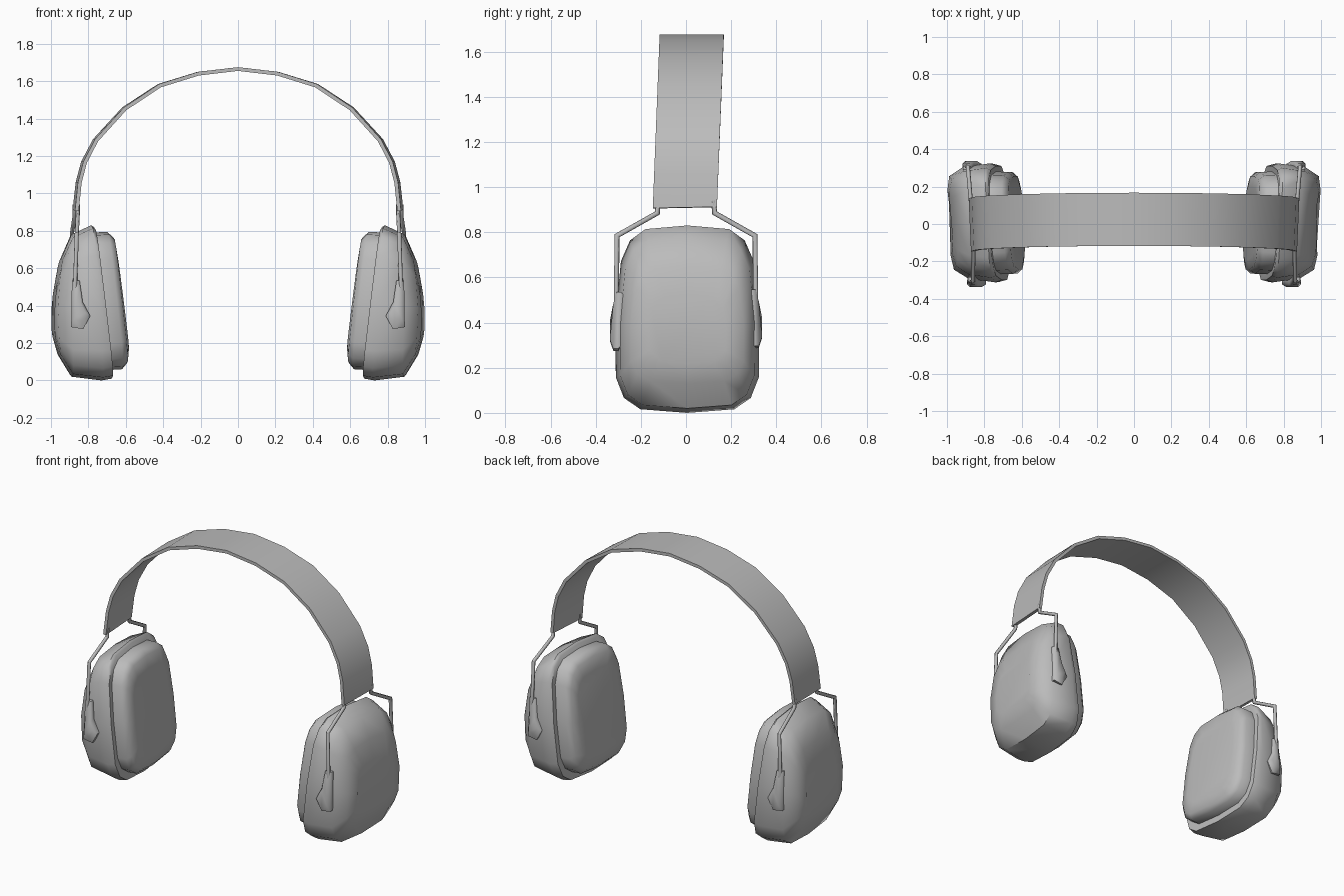
import bpy, bmesh, math
from mathutils import Vector

cube = bpy.data.objects.get("Cube")
if cube:
    bpy.data.objects.remove(cube)

grey = bpy.data.materials.new("plain_grey")
grey.use_nodes = True
grey.diffuse_color = (0.5, 0.5, 0.5, 1)
grey.node_tree.nodes["Principled BSDF"].inputs["Base Color"].default_value = (0.5, 0.5, 0.5, 1)


def loft(name, rings, angle=45, mirror=True):
    """Skin a list of closed rings, cap both ends and mirror across x."""
    bm = bmesh.new()
    loops = [[bm.verts.new(p) for p in ring] for ring in rings]
    n = len(loops[0])
    for a, b in zip(loops, loops[1:]):
        for i in range(n):
            j = (i + 1) % n
            bm.faces.new((a[i], a[j], b[j], b[i]))
    bm.faces.new(loops[0])
    bm.faces.new(loops[-1])
    bmesh.ops.recalc_face_normals(bm, faces=bm.faces)
    mesh = bpy.data.meshes.new(name)
    bm.to_mesh(mesh)
    bm.free()
    mesh.materials.append(grey)
    ob = bpy.data.objects.new(name, mesh)
    bpy.context.collection.objects.link(ob)
    bpy.ops.object.select_all(action="DESELECT")
    ob.select_set(True)
    bpy.context.view_layer.objects.active = ob
    bpy.ops.object.shade_smooth_by_angle(angle=math.radians(angle))
    if mirror:
        ob.modifiers.new("other_side", "MIRROR")
    return ob


def cup_ring(top, bottom, half_width, bulge=0, n=16):
    """Rounded rectangle between a top and a bottom (x, z) point."""
    pts = []
    for i in range(n):
        t = 2 * math.pi * i / n
        c = math.copysign(abs(math.cos(t)) ** 0.5, math.cos(t))
        s = math.copysign(abs(math.sin(t)) ** 0.5, math.sin(t))
        if abs(c) < 0.01:
            c = 0
        if abs(s) < 0.01:
            s = 0
        y = 0.006 + s * half_width * (1 - 0.06 * c)
        x = (top[0] + bottom[0]) / 2 + c * (top[0] - bottom[0]) / 2
        z = (top[1] + bottom[1]) / 2 + c * (top[1] - bottom[1]) / 2
        pts.append((x + bulge * (1 - c * c) + 0.05 * y, y, z))
    return pts


# Hard outer shell of each ear cup
loft("ear_cup_shells", [
    cup_ring((0.77, 0.82), (0.675, 0.01), 0.305),
    cup_ring((0.785, 0.83), (0.73, 0.0), 0.318),
    cup_ring((0.89, 0.78), (0.89, 0.02), 0.298, 0.01),
    cup_ring((0.945, 0.65), (0.955, 0.13), 0.25, 0.025),
    cup_ring((0.972, 0.52), (0.983, 0.22), 0.17, 0.012),
], 50)

# Soft cushion on the inner side of each cup
loft("ear_cushions", [
    cup_ring((0.78, 0.79), (0.70, 0.055), 0.275),
    cup_ring((0.70, 0.795), (0.62, 0.06), 0.272),
    cup_ring((0.667, 0.765), (0.595, 0.09), 0.248),
    cup_ring((0.652, 0.68), (0.588, 0.16), 0.195),
], 60)

# Headband: an arched strip of rectangular sections, leaning slightly back
half = [(0.878, 0.91), (0.862, 1.06), (0.833, 1.17), (0.77, 1.29),
        (0.615, 1.46), (0.425, 1.585), (0.215, 1.65)]
arch = [Vector(p) for p in half + [(0, 1.675)] + [(-x, z) for x, z in reversed(half)]]
sections = []
for i, p in enumerate(arch):
    tangent = arch[min(i + 1, len(arch) - 1)] - arch[max(i - 1, 0)]
    inward = Vector((-tangent.y, tangent.x)).normalized() * 0.02
    lean = 0.03 * (p.y - 0.91) / 0.76
    q = p + inward
    yaw = 0.05 * p.x
    sections.append([
        (o.x + yaw * y, y + lean, o.y + 0.02 * y * (i in (0, len(arch) - 1)))
        for o, y in ((p, -0.147), (p, 0.137), (q, 0.137), (q, -0.147))])
loft("headband", sections, 40, mirror=False)


def wire(name, path, radius=0.011, sides=8):
    """Bent round wire along a path."""
    path = [Vector(p) for p in path]
    rings = []
    for i, p in enumerate(path):
        before = (p - path[max(i - 1, 0)]).normalized()
        after = (path[min(i + 1, len(path) - 1)] - p).normalized()
        d = (before + after).normalized()
        u = Vector((1, 0, 0))
        u = (u - d * u.dot(d)).normalized()
        v = d.cross(u)
        stretch = 1 / max(d.dot(after if after.length else before), 0.6)
        rings.append([p + radius * (math.cos(2 * math.pi * k / sides) * u
                      + stretch * math.sin(2 * math.pi * k / sides) * v)
                      for k in range(sides)])
    loft(name, rings, 50)


# Wire yokes and their pivot pods, front and back
pod = [(0.888, 0.535), (0.847, 0.535), (0.83, 0.42),
       (0.79, 0.345), (0.828, 0.275), (0.892, 0.285)]
for side, label, shift in ((-1, "front", 0), (1, "back", 0.026)):
    wire(label + "_wires", [
        (0.857 + shift * 0.6, side * 0.122, 0.94),
        (0.857 + shift * 0.6, side * 0.127, 0.885),
        (0.862 + shift, side * 0.305, 0.785),
        (0.872 + shift, side * 0.309, 0.48)])
    rings = []
    for depth, scale in ((0.285, 0.85), (0.3, 1), (0.322, 1), (0.337, 0.62)):
        flip = -1 if label == "back" else 1
        ring = []
        for x, z in pod:
            ring.append((0.853 + shift + (x - 0.853) * scale,
                         side * (depth - 0.014 * max(0, (z - 0.42) / 0.115)),
                         0.39 + (z - 0.39) * scale + 0.006 * (1 - flip)))
        rings.append(ring)
    loft(label + "_pivot_pods", rings, 50)
